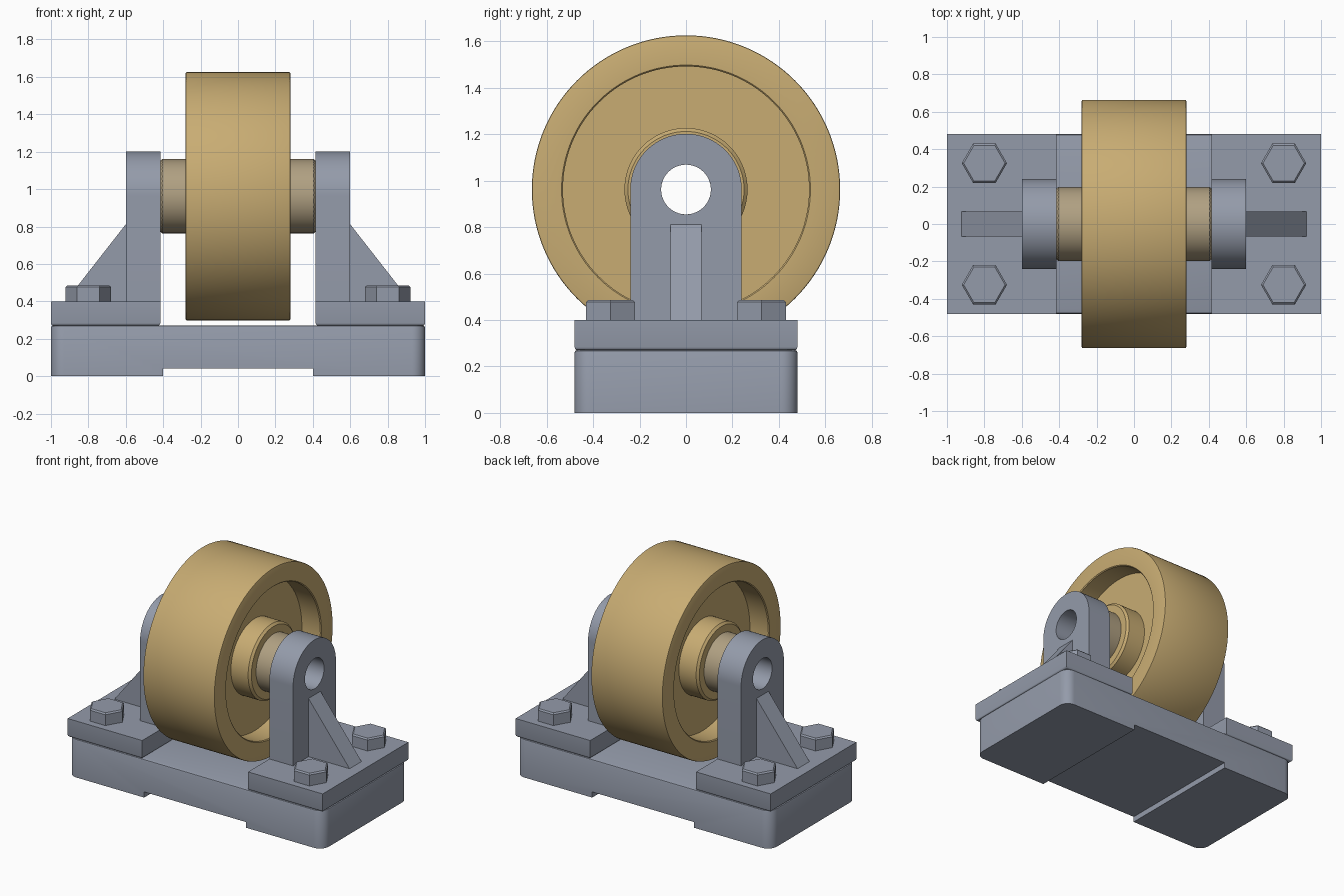
import bpy, bmesh, math
from mathutils import Vector, Matrix

if "Cube" in bpy.data.objects:
    bpy.data.objects.remove(bpy.data.objects["Cube"])

AXLE_Z = 0.962
BORE = 0.107


def material(name, rgb):
    m = bpy.data.materials.new(name)
    m.use_nodes = True
    m.diffuse_color = (*rgb, 1)
    m.node_tree.nodes["Principled BSDF"].inputs["Base Color"].default_value = (*rgb, 1)
    return m


STEEL = material("blue grey steel", (0.296, 0.328, 0.402))
BRASS = material("golden brass", (0.578, 0.413, 0.171))
BRONZE = material("dull bronze", (0.434, 0.352, 0.223))


def finish(bm, name, mat, mirror=""):
    """Turn a bmesh into a shaded object, mirrored over the named axes."""
    bmesh.ops.recalc_face_normals(bm, faces=bm.faces)
    mesh = bpy.data.meshes.new(name)
    bm.to_mesh(mesh)
    bm.free()
    mesh.materials.append(mat)
    obj = bpy.data.objects.new(name, mesh)
    bpy.context.collection.objects.link(obj)
    bpy.ops.object.select_all(action="DESELECT")
    obj.select_set(True)
    bpy.context.view_layer.objects.active = obj
    bpy.ops.object.shade_smooth_by_angle(angle=math.radians(35))
    if mirror:
        mod = obj.modifiers.new("Mirror", "MIRROR")
        mod.use_axis = ["X" in mirror, "Y" in mirror, False]
        mod.use_mirror_merge = False
    return obj


def extrude(loops, depth):
    """Fill outlines (the first outer, the rest holes) and extrude by depth."""
    bm = bmesh.new()
    edges = []
    for loop in loops:
        vs = [bm.verts.new(p) for p in loop]
        edges += [bm.edges.new((a, b)) for a, b in zip(vs, vs[1:] + vs[:1])]
    if len(loops) == 1:
        bm.faces.new(bm.verts)
    else:
        bmesh.ops.triangle_fill(bm, edges=edges, use_beauty=True)
    ext = bmesh.ops.extrude_face_region(bm, geom=bm.faces[:])
    moved = [g for g in ext["geom"] if isinstance(g, bmesh.types.BMVert)]
    bmesh.ops.translate(bm, verts=moved, vec=depth)
    return bm


def bevel(bm, test, size, segments):
    edges = [e for e in bm.edges if test(*[v.co for v in e.verts])]
    bmesh.ops.bevel(bm, geom=edges, offset=size, segments=segments,
                    profile=0.5, affect="EDGES")


def at_height(z):
    return lambda a, b: abs(a.z - z) < 1e-4 and abs(b.z - z) < 1e-4


def lathe(profile, name, mat, steps=128):
    """Spin a closed (x, radius) profile around the axle."""
    bm = bmesh.new()
    vs = [bm.verts.new((x, 0, r)) for x, r in profile]
    edges = [bm.edges.new((a, b)) for a, b in zip(vs, vs[1:] + vs[:1])]
    bmesh.ops.spin(bm, geom=vs + edges, cent=(0, 0, 0), axis=(1, 0, 0),
                   angle=math.tau, steps=steps)
    bmesh.ops.remove_doubles(bm, verts=bm.verts, dist=1e-4)
    bmesh.ops.translate(bm, verts=bm.verts, vec=(0, 0, AXLE_Z))
    return finish(bm, name, mat)


# Base block with a shallow relief underneath and rounded corners
outline = [(-1, 0), (-0.4, 0), (-0.4, 0.04), (0.4, 0.04),
           (0.4, 0), (1, 0), (1, 0.27), (-1, 0.27)]
bm = extrude([[(x, -0.48, z) for x, z in outline]], (0, 0.96, 0))
bevel(bm, lambda a, b: abs(a.z - b.z) > 0.2, 0.07, 8)
bevel(bm, at_height(0.27), 0.01, 2)
finish(bm, "base", STEEL)

# Mounting plates, eased along the lower edge
bm = extrude([[(0.415, -0.48, 0.27), (1, -0.48, 0.27),
               (1, 0.48, 0.27), (0.415, 0.48, 0.27)]], (0, 0, 0.13))
bevel(bm, at_height(0.27), 0.014, 3)
finish(bm, "mounting_plate", STEEL, "X")

# Round-topped uprights with a through bore
R = 0.24
arch = [(0.415, R * math.cos(t), AXLE_Z + R * math.sin(t))
        for t in [math.pi * i / 48 for i in range(49)]]
arch += [(0.415, -R, 0.4), (0.415, R, 0.4)]
hole = [(0.415, BORE * math.cos(t), AXLE_Z + BORE * math.sin(t))
        for t in [math.tau * i / 64 for i in range(64)]]
finish(extrude([arch, hole], (0.185, 0, 0)), "upright", STEEL, "X")

# Triangular stiffening ribs
bm = extrude([[(0.6, -0.067, 0.4), (0.922, -0.067, 0.4),
               (0.6, -0.067, 0.812)]], (0, 0.134, 0))
finish(bm, "rib", STEEL, "X")

# Hexagonal bolt heads
hexagon = [(0.8 + 0.121 * math.cos(math.tau * i / 6),
            0.325 + 0.121 * math.sin(math.tau * i / 6), 0.4) for i in range(6)]
bm = extrude([hexagon], (0, 0, 0.086))
bevel(bm, at_height(0.486), 0.009, 1)
finish(bm, "bolt_head", STEEL, "XY")

# Wheel: rim, recessed web and hub
half = [(0.13, 0.53), (0.274, 0.53), (0.28, 0.536), (0.28, 0.657),
        (0.278, 0.662), (0.273, 0.664)]
hub = [(0.28, 0.197), (0.28, 0.25), (0.265, 0.265), (0.13, 0.265)]
side = hub + half
lathe(side + [(-x, r) for x, r in reversed(side)], "wheel", BRASS)

# Bushing through the hub, chamfered at both ends
side = [(0.415, BORE), (0.415, 0.188), (0.405, 0.198)]
lathe(side + [(-x, r) for x, r in reversed(side)], "bushing", BRONZE, 96)
